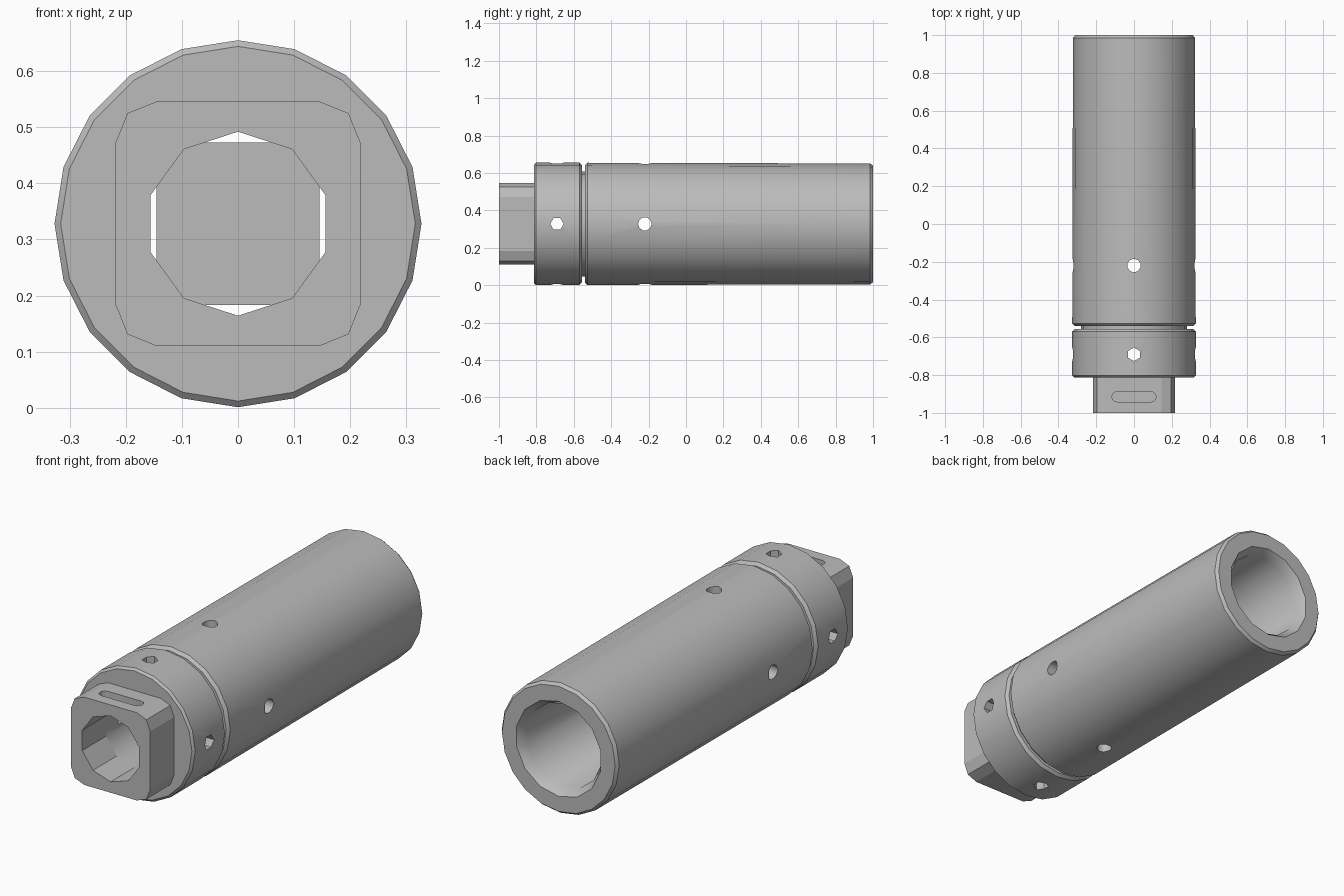
import bpy, bmesh, math
from mathutils import Vector

if "Cube" in bpy.data.objects:
    bpy.data.objects.remove(bpy.data.objects["Cube"])

AXIS_Z = 0.328

steel = bpy.data.materials.new("plain grey steel")
steel.use_nodes = True
GREY = (0.5, 0.5, 0.5, 1)
steel.diffuse_color = GREY
steel.node_tree.nodes["Principled BSDF"].inputs["Base Color"].default_value = GREY


def loft(name, rings):
    """Solid from a list of equal rings, capped at both ends."""
    bm = bmesh.new()
    loops = [[bm.verts.new(p) for p in ring] for ring in rings]
    n = len(loops[0])
    for a, b in zip(loops, loops[1:]):
        for i in range(n):
            j = (i + 1) % n
            bm.faces.new((a[i], a[j], b[j], b[i]))
    bm.faces.new(loops[0])
    bm.faces.new(loops[-1])
    bmesh.ops.recalc_face_normals(bm, faces=bm.faces)
    mesh = bpy.data.meshes.new(name)
    bm.to_mesh(mesh)
    bm.free()
    mesh.materials.append(steel)
    obj = bpy.data.objects.new(name, mesh)
    bpy.context.collection.objects.link(obj)
    return obj


def lathe(name, profile, sides):
    """Turn (y, radius) pairs around the long axis."""
    angles = [math.pi / 2 + math.tau * i / sides for i in range(sides)]
    return loft(name, [[Vector((r * math.cos(a), y, AXIS_Z + r * math.sin(a)))
                        for a in angles] for y, r in profile])


def prism(name, outline, y0, y1):
    """Extrude an (x, z) outline along the long axis."""
    return loft(name, [[Vector((x, y, AXIS_Z + z)) for x, z in outline]
                       for y in (y0, y1)])


def cross_drill(y, radius, sides, vertical):
    """Drill cutter that passes right through the side walls."""
    rings = []
    for d in (-0.5, 0.5):
        ring = []
        for i in range(sides):
            a = math.tau * i / sides
            u, v = radius * math.cos(a), radius * math.sin(a)
            ring.append(Vector((v, y + u, AXIS_Z + d)) if vertical
                        else Vector((d, y + u, AXIS_Z + v)))
        rings.append(ring)
    return loft("drill_cutter", rings)


def cut(obj, cutters):
    for cutter in cutters:
        mod = obj.modifiers.new("cut", 'BOOLEAN')
        mod.operation = 'DIFFERENCE'
        mod.solver = 'EXACT'
        mod.object = cutter
        bpy.context.view_layer.objects.active = obj
        bpy.ops.object.modifier_apply(modifier=mod.name)
        bpy.data.objects.remove(cutter)


def smooth(obj, degrees):
    bpy.ops.object.select_all(action='DESELECT')
    obj.select_set(True)
    bpy.context.view_layer.objects.active = obj
    bpy.ops.object.shade_smooth_by_angle(angle=math.radians(degrees))


def front_bore(y0, y1):
    return lathe("bore_cutter", [(y0, 0.164), (y1, 0.164)], 10)


# Square end with softened corners
corner = [(0.218, 0.145), (0.197, 0.197), (0.145, 0.218)]
outline = []
for k in range(4):
    c, s = round(math.cos(k * math.pi / 2)), round(math.sin(k * math.pi / 2))
    outline += [(x * c - z * s, x * s + z * c) for x, z in corner]
square_end = prism("square_end", outline, -1.0, -0.813)

# Shallow rounded slot in the top of the square end
slot = []
for side in (1, -1):
    for i in range(7):
        a = side * math.pi / 2 - math.pi / 2 + math.pi * (i / 6 - 0.5)
        slot.append((side * 0.09 + 0.027 * math.cos(a), -0.915 + 0.027 * math.sin(a)))
slot_cutter = loft("slot_cutter", [[Vector((x, y, z)) for x, y in slot]
                                   for z in (0.515, 0.6)])
cut(square_end, [front_bore(-1.1, -0.7), slot_cutter])
smooth(square_end, 20)

# Collar, relief groove and long body turned as one sleeve
sleeve = lathe("sleeve", [
    (-0.813, 0.316), (-0.803, 0.327), (-0.57, 0.327), (-0.556, 0.313),
    (-0.556, 0.28), (-0.541, 0.28), (-0.541, 0.313), (-0.527, 0.327),
    (0.985, 0.323), (1.0, 0.311)], 20)
rear_bore = lathe("bore_cutter", [
    (-0.52, 0.207), (0.955, 0.207), (1.0, 0.236), (1.05, 0.268)], 14)
drills = [cross_drill(y, 0.036, sides, vertical)
          for y, sides in ((-0.69, 6), (-0.22, 10)) for vertical in (True, False)]
cut(sleeve, [front_bore(-0.9, -0.4), rear_bore] + drills)
smooth(sleeve, 38)

# Square core held inside the bore
h = 0.145
prism("inner_core", [(h, h), (-h, h), (-h, -h), (h, -h)], -0.12, 0.3)
